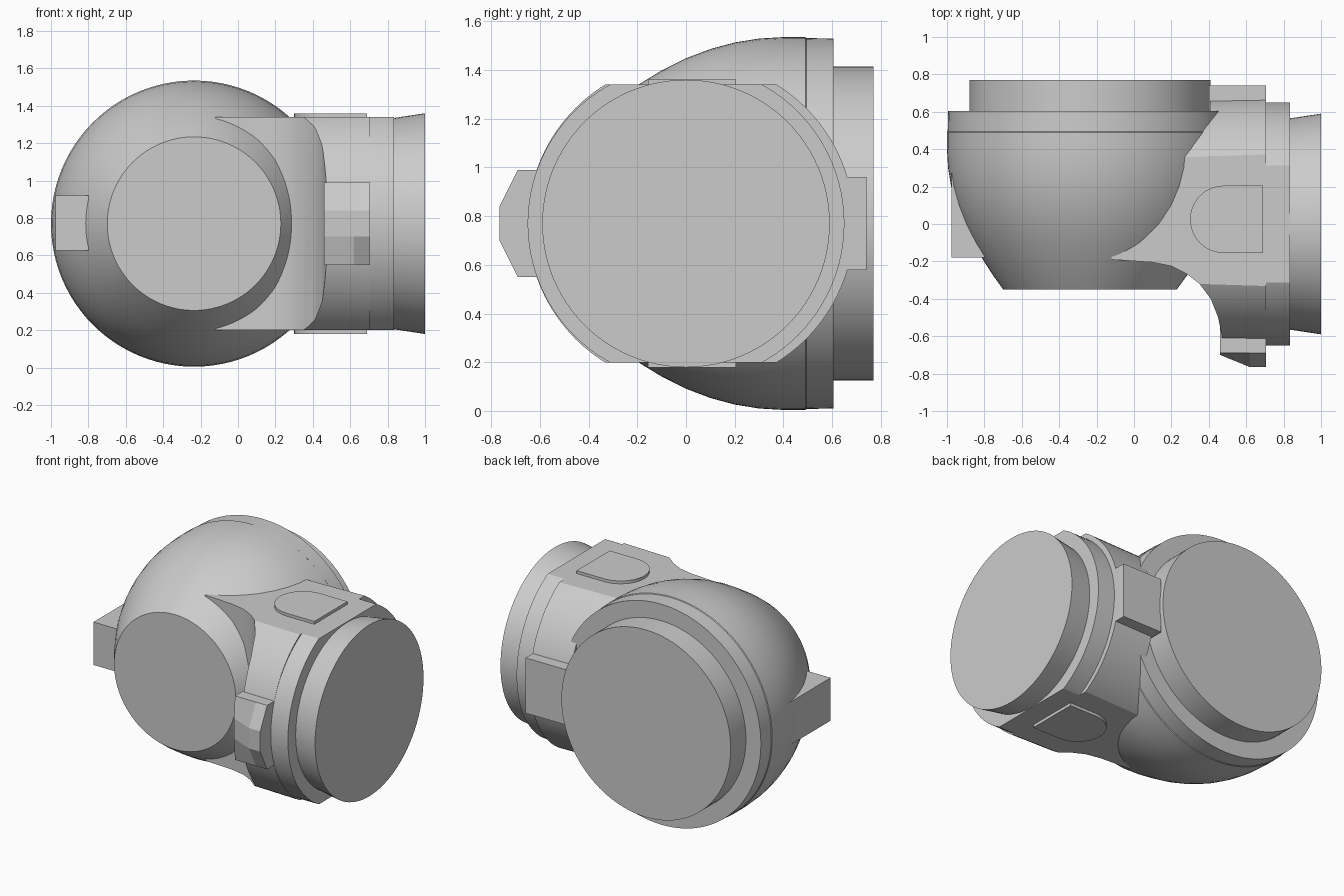
import bpy
import bmesh
import math
from mathutils import Matrix, Vector

if "Cube" in bpy.data.objects:
    bpy.data.objects.remove(bpy.data.objects["Cube"], do_unlink=True)

grey = bpy.data.materials.new("plain_grey")
grey.use_nodes = True
GREY = (0.6, 0.6, 0.6, 1)
grey.diffuse_color = GREY
grey.node_tree.nodes["Principled BSDF"].inputs["Base Color"].default_value = GREY

MID = 0.77                       # height of both axes
ALONG_X = Matrix.Rotation(math.pi / 2, 4, "Y")
ALONG_Y = Matrix.Rotation(-math.pi / 2, 4, "X")


def finish(name, bm, smooth=True):
    bmesh.ops.remove_doubles(bm, verts=bm.verts, dist=1e-5)
    bmesh.ops.recalc_face_normals(bm, faces=bm.faces)
    mesh = bpy.data.meshes.new(name)
    bm.to_mesh(mesh)
    bm.free()
    mesh.materials.append(grey)
    obj = bpy.data.objects.new(name, mesh)
    bpy.context.collection.objects.link(obj)
    if smooth:
        shade(obj)
    return obj


def shade(obj):
    bpy.ops.object.select_all(action="DESELECT")
    obj.select_set(True)
    bpy.context.view_layer.objects.active = obj
    bpy.ops.object.shade_smooth_by_angle(angle=math.radians(25))


def turned(profile, turn, centre, steps=96):
    """Closed solid of revolution from (distance along axis, radius) points."""
    bm = bmesh.new()
    rings = []
    for d, r in profile:
        rings.append([bm.verts.new((r * math.cos(a), r * math.sin(a), d))
                      for a in (math.tau * i / steps for i in range(steps))])
    for low, high in zip(rings, rings[1:]):
        for i in range(steps):
            j = (i + 1) % steps
            bm.faces.new((low[i], low[j], high[j], high[i]))
    bm.faces.new(rings[0])
    bm.faces.new(rings[-1])
    bm.transform(Matrix.Translation(centre) @ turn)
    return bm


def slab(bm, low, high):
    """Trim a solid to flats below and above."""
    for z, side in ((low, -1), (high, 1)):
        cut = bmesh.ops.bisect_plane(bm, geom=bm.verts[:] + bm.edges[:] + bm.faces[:],
                                     plane_co=(0, 0, z), plane_no=(0, 0, side),
                                     clear_outer=True)
        edges = [e for e in cut["geom_cut"] if isinstance(e, bmesh.types.BMEdge)]
        bmesh.ops.contextual_create(bm, geom=edges)
    return bm


def prism(outline, low, high):
    """Extrude an (x, y) outline upwards."""
    bm = bmesh.new()
    face = bm.faces.new([bm.verts.new((x, y, low)) for x, y in outline])
    new = bmesh.ops.extrude_face_region(bm, geom=[face])["geom"]
    bmesh.ops.translate(bm, vec=(0, 0, high - low),
                        verts=[v for v in new if isinstance(v, bmesh.types.BMVert)])
    return bm


def box(name, low, high):
    corners = [(low[0], low[1]), (high[0], low[1]), (high[0], high[1]), (low[0], high[1])]
    return finish(name, prism(corners, low[2], high[2]), smooth=False)


# Bulbous main body with its rear rim
bulb = [(-0.35, 0.464), (-0.28, 0.515), (-0.2, 0.567), (-0.1, 0.628), (0, 0.678),
        (0.1, 0.716), (0.2, 0.743), (0.3, 0.759), (0.4, 0.765), (0.49, 0.765),
        (0.495, 0.761), (0.605, 0.759)]
finish("main_body", turned(bulb, ALONG_Y, (-0.235, 0, MID)))
finish("rear_disc", turned([(0.55, 0.645), (0.77, 0.645)], ALONG_Y, (-0.235, 0, MID)))

# Side arm: flattened barrel, hollowed at the front by a sweeping curve
arm = finish("side_arm", slab(turned([(-0.2, 0.655), (0.705, 0.67)], ALONG_X,
                                     (0, 0.02, MID)), 0.2, 1.34), smooth=False)
sweep = [(-0.12, -0.19), (0.1, -0.205), (0.2, -0.225), (0.28, -0.265), (0.35, -0.32),
         (0.41, -0.4), (0.45, -0.5), (0.47, -0.6), (0.475, -0.8)]
rest = [(0.9, -0.8), (0.9, 0.8), (0.41, 0.8), (0.41, 0.56), (-0.12, 0.56)]
keeper = finish("arm_trim", prism(sweep + rest, 0, 1.6), smooth=False)
keeper.hide_render = True
trim = arm.modifiers.new("trim", "BOOLEAN")
trim.operation = "INTERSECT"
trim.solver = "EXACT"
trim.object = keeper
bpy.context.view_layer.objects.active = arm
bpy.ops.object.modifier_apply(modifier="trim")
bpy.data.objects.remove(keeper, do_unlink=True)
shade(arm)

# Collar ring and flared end cap
finish("arm_collar", slab(turned([(0.65, 0.65), (0.835, 0.65)], ALONG_X,
                                 (0, 0, MID)), 0.2, 1.34))
finish("flared_cap", turned([(0.8, 0.56), (0.835, 0.565), (1, 0.59)], ALONG_X, (0, 0, MID)))

# Tongue-shaped pads above and below the arm
tongue = [(0.69, -0.155), (0.69, 0.205)]
for i in range(25):
    a = math.pi / 2 + math.pi * i / 24
    tongue.append((0.48 + 0.18 * math.cos(a), 0.025 + 0.18 * math.sin(a)))
finish("upper_pad", prism(tongue, 1.3, 1.36))
finish("lower_pad", prism(tongue, 0.18, 0.24))

# Lugs around the arm and on the side of the body
box("rear_lug", (0.4, 0.5, 0.58), (0.705, 0.74, 0.96))
box("side_lug", (-0.975, -0.18, 0.625), (-0.8, 0.3, 0.92))

# Front lug: bevelled block, shallower towards the body
bm = bmesh.new()
section = [(-0.5, 0.55), (-0.69, 0.55), (-0.765, 0.7), (-0.765, 0.84), (-0.69, 0.99), (-0.5, 0.99)]
ends = [[bm.verts.new((x, max(y, -0.765) + (drop if y < -0.7 else 0), z)) for y, z in section]
        for x, drop in ((0.46, 0.065), (0.62, 0), (0.705, 0))]
for a, b in zip(ends, ends[1:]):
    for i in range(len(section)):
        j = (i + 1) % len(section)
        bm.faces.new((a[i], a[j], b[j], b[i]))
bm.faces.new(ends[0])
bm.faces.new(ends[-1])
finish("front_lug", bm, smooth=False)
